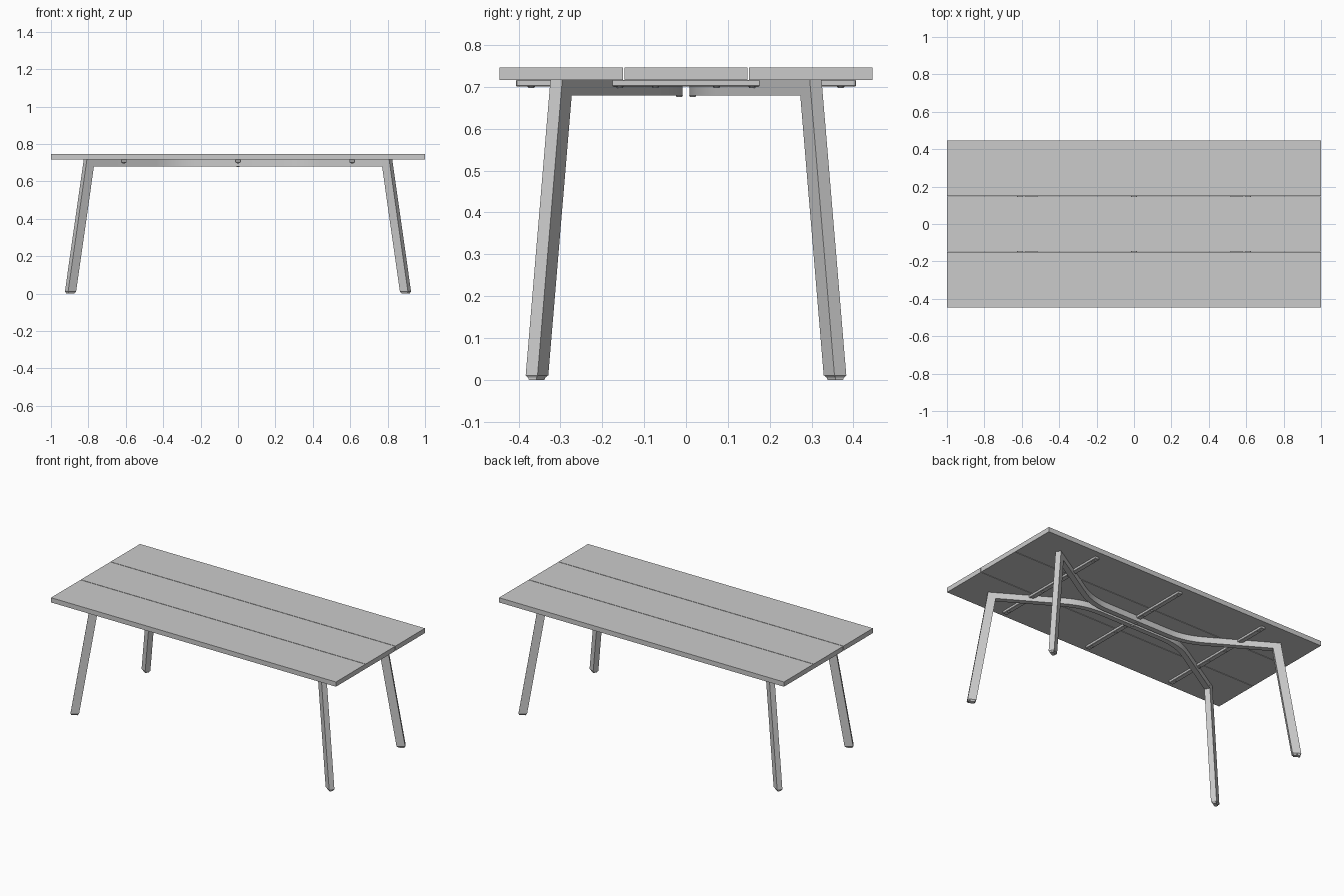
import bpy, bmesh
from math import radians
from mathutils import Vector, Matrix

if "Cube" in bpy.data.objects:
    bpy.data.objects.remove(bpy.data.objects["Cube"])

grey = bpy.data.materials.new("light_grey")
grey.use_nodes = True
COLOUR = (0.6, 0.6, 0.6, 1)
grey.diffuse_color = COLOUR
grey.node_tree.nodes["Principled BSDF"].inputs["Base Color"].default_value = COLOUR

TOP, UNDER = 0.747, 0.717
ANGLE = radians(31)                       # plan direction of legs and diagonal rails
FOOT, HEAD = Vector((0.897, 0.357, 0)), Vector((0.795, 0.297, UNDER))
SIDES = [(sx, sy) for sx in (-1, 1) for sy in (-1, 1)]


def finish(name, bm):
    bmesh.ops.recalc_face_normals(bm, faces=bm.faces[:])
    mesh = bpy.data.meshes.new(name)
    bm.to_mesh(mesh)
    bm.free()
    mesh.materials.append(grey)
    obj = bpy.data.objects.new(name, mesh)
    bpy.context.collection.objects.link(obj)
    return obj


def box(name, lo, hi, bevel=0):
    bm = bmesh.new()
    lo, hi = Vector(lo), Vector(hi)
    size = Matrix.Diagonal((*(hi - lo), 1))
    bmesh.ops.create_cube(bm, size=1, matrix=Matrix.Translation((lo + hi) / 2) @ size)
    if bevel:
        bmesh.ops.bevel(bm, geom=bm.edges[:], offset=bevel, segments=1, affect='EDGES')
    return finish(name, bm)


def loft(bm, rings):
    """Join closed rings of points into a capped tube."""
    loops = [[bm.verts.new(p) for p in ring] for ring in rings]
    n = len(loops[0])
    for a, b in zip(loops, loops[1:]):
        for i in range(n):
            j = (i + 1) % n
            bm.faces.new((a[i], a[j], b[j], b[i]))
    bm.faces.new(loops[0])
    bm.faces.new(loops[-1])


def leg_ring(z, sx, sy, inset=0.0):
    """Turned rectangular section of a splayed leg at height z."""
    c = FOOT.lerp(HEAD, z / UNDER)
    turn = Matrix.Rotation(ANGLE, 3, 'Z')
    a, b = 0.025 - inset, 0.0165 - inset
    pts = [c + turn @ Vector((u * a, v * b, 0)) for u, v in ((-1, -1), (1, -1), (1, 1), (-1, 1))]
    return [Vector((p.x * sx, p.y * sy, z)) for p in pts]


def screw(name, x, y, z):
    bm = bmesh.new()
    bmesh.ops.create_cone(bm, cap_ends=True, segments=12, radius1=0.006, radius2=0.009,
                          depth=0.004, matrix=Matrix.Translation((x, y, z - 0.002)))
    return finish(name, bm)


# Three table planks
for name, y in (("front_plank", -0.2985), ("middle_plank", 0), ("back_plank", 0.2985)):
    box(name, (-1, y - 0.1475, UNDER), (1, y + 0.1475, TOP))

# Splayed legs with an upper socket, a lower tube and a glide
for sx, sy in SIDES:
    tag = ("back" if sy > 0 else "front") + ("_left" if sx > 0 else "_right")
    for part, levels in (("leg_socket", ((0.62, 0), (UNDER, 0))),
                         ("leg", ((0.006, 0.004), (0.011, 0), (0.62, 0))),
                         ("leg_glide", ((0, 0.006), (0.008, 0.005)))):
        bm = bmesh.new()
        loft(bm, [leg_ring(z, sx, sy, inset) for z, inset in levels])
        finish(f"{tag}_{part}", bm)

# Two bent rails, each joining a pair of legs and running along the middle
start, bend, middle = Vector((0.795, 0.297)), Vector((0.342, 0.0245)), Vector((0, 0.0245))
enter = bend + (start - bend).normalized() * 0.12
leave = bend - Vector((0.12, 0))
half = [start] + [enter.lerp(bend, t / 8).lerp(bend.lerp(leave, t / 8), t / 8) for t in range(9)]
path = half + [Vector((-p.x, p.y)) for p in reversed(half)]
for name, sy in (("front_rail", -1), ("back_rail", 1)):
    rings = []
    for i, p in enumerate(path):
        before, after = path[max(i - 1, 0)], path[min(i + 1, len(path) - 1)]
        t = (after - before).normalized()
        side = Vector((-t.y, t.x)) * 0.0165
        a, b = p + side, p - side
        rings.append([(a.x, a.y * sy, 0.68), (b.x, b.y * sy, 0.68),
                      (b.x, b.y * sy, UNDER), (a.x, a.y * sy, UNDER)])
    bm = bmesh.new()
    loft(bm, rings)
    rail = finish(name, bm)
    bpy.ops.object.select_all(action='DESELECT')
    rail.select_set(True)
    bpy.context.view_layer.objects.active = rail
    bpy.ops.object.shade_smooth_by_angle(angle=radians(25))
    screw(name + "_bolt", 0, sy * 0.016, 0.68)

# Cross battens under the planks with their screws
for name, x in (("right_batten", -0.61), ("centre_batten", 0), ("left_batten", 0.61)):
    box(name, (x - 0.015, -0.406, 0.701), (x + 0.015, 0.406, UNDER), 0.002)
    for y in (0.073, 0.158, 0.37):
        for s in (-1, 1):
            screw(name + "_screw", x, s * y, 0.701)
